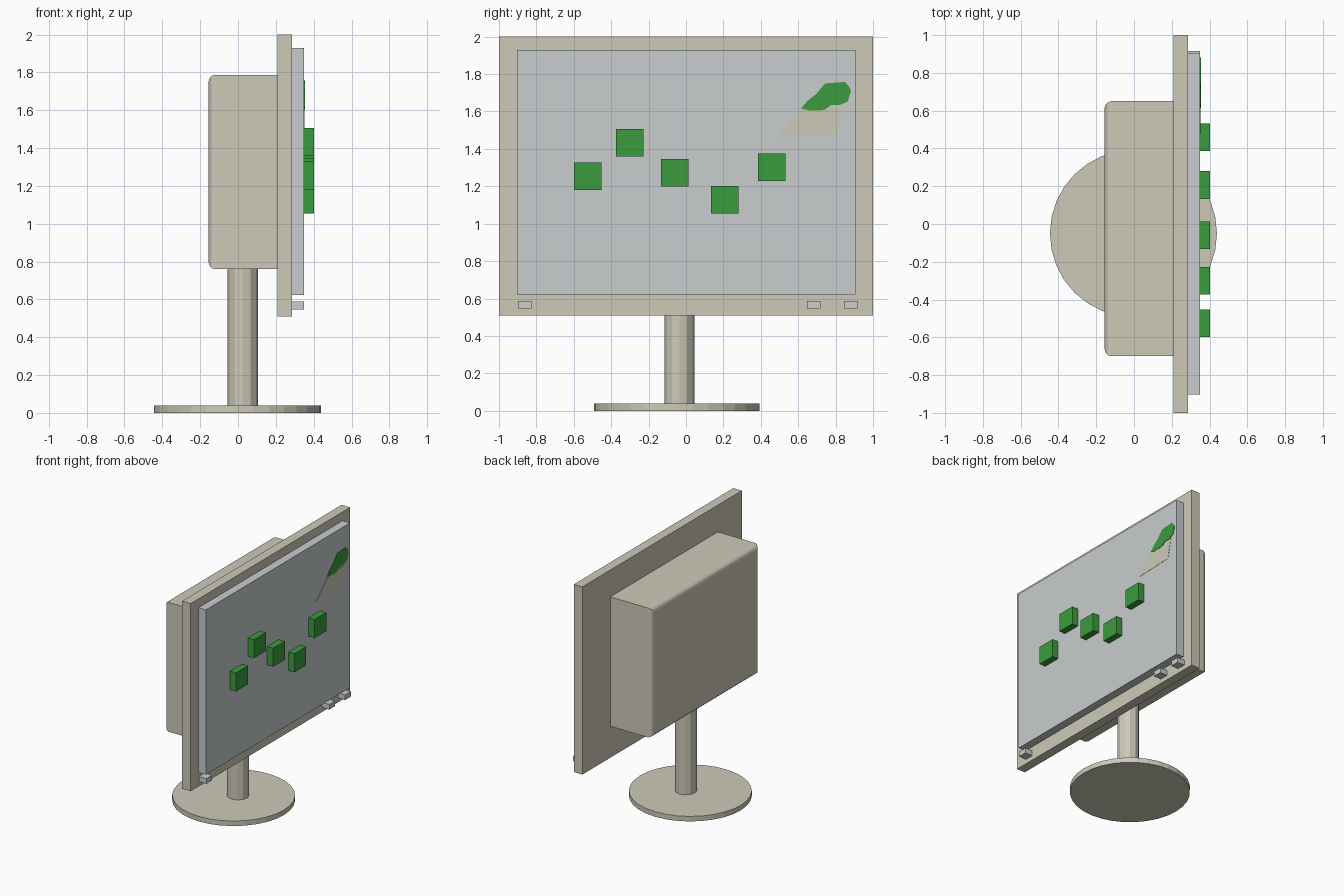
import bpy, bmesh, math

if "Cube" in bpy.data.objects:
    bpy.data.objects.remove(bpy.data.objects["Cube"])


def material(name, rgb):
    m = bpy.data.materials.new(name)
    m.diffuse_color = (*rgb, 1)
    m.use_nodes = True
    m.node_tree.nodes["Principled BSDF"].inputs["Base Color"].default_value = m.diffuse_color
    return m


CREAM = material("cream_plastic", (0.61, 0.59, 0.48))
GREY = material("pale_grey", (0.58, 0.61, 0.61))
GREEN = material("leaf_green", (0.042, 0.33, 0.045))


def finish(bm, name, mat):
    bmesh.ops.recalc_face_normals(bm, faces=bm.faces)
    me = bpy.data.meshes.new(name)
    bm.to_mesh(me)
    bm.free()
    me.materials.append(mat)
    ob = bpy.data.objects.new(name, me)
    bpy.context.collection.objects.link(ob)
    return ob


def box(name, mat, xs, ys, zs, back_bevel=0):
    bm = bmesh.new()
    bmesh.ops.create_cube(bm, size=1)
    for v in bm.verts:
        v.co = [(a + b) / 2 + c * (b - a) for c, (a, b) in zip(v.co, (xs, ys, zs))]
    if back_bevel:
        edges = [e for e in bm.edges if all(v.co.x < xs[0] + 0.001 for v in e.verts)]
        bmesh.ops.bevel(bm, geom=edges, offset=back_bevel, segments=3,
                        profile=0.5, affect='EDGES')
    return finish(bm, name, mat)


def cylinder(name, mat, centre, radius, z0, z1, sides):
    bm = bmesh.new()
    bmesh.ops.create_cone(bm, cap_ends=True, segments=sides, radius1=radius,
                          radius2=radius, depth=z1 - z0)
    bmesh.ops.translate(bm, verts=bm.verts, vec=(*centre, (z0 + z1) / 2))
    return finish(bm, name, mat)


def decal(name, mat, x0, x1, outline):
    # thin plate on the screen, outline given as (y, z)
    bm = bmesh.new()
    face = bm.faces.new([bm.verts.new((x0, y, z)) for y, z in outline])
    ext = bmesh.ops.extrude_face_region(bm, geom=[face])
    for g in ext["geom"]:
        if isinstance(g, bmesh.types.BMVert):
            g.co.x = x1
    return finish(bm, name, mat)


# Stand
cylinder("base_disc", CREAM, (-0.003, -0.05), 0.442, 0, 0.04, 32)
cylinder("stem", CREAM, (0.025, -0.035), 0.08, 0.035, 0.80, 12)

# Monitor body
box("rear_housing", CREAM, (-0.155, 0.215), (-0.70, 0.65), (0.76, 1.787), 0.035)
box("bezel", CREAM, (0.21, 0.285), (-1, 1), (0.51, 2.0))
box("screen", GREY, (0.28, 0.35), (-0.903, 0.905), (0.622, 1.93))

# Bezel buttons
for i, y in enumerate((-0.862, 0.682, 0.88)):
    box(f"button_{i + 1}", GREY, (0.28, 0.35), (y - 0.036, y + 0.036), (0.547, 0.588))

# Raised green squares on the screen
h = 0.0735
for i, (y, z) in enumerate(((-0.526, 1.255), (-0.30, 1.432), (-0.06, 1.272),
                            (0.206, 1.127), (0.459, 1.302))):
    box(f"green_square_{i + 1}", GREEN, (0.345, 0.403), (y - h, y + h), (z - h, z + h))

# Painted patches in the upper corner of the screen
decal("cream_patch", CREAM, 0.348, 0.352,
      [(0.476, 1.465), (0.807, 1.476), (0.84, 1.63), (0.738, 1.61), (0.62, 1.604)])
decal("green_patch", GREEN, 0.348, 0.354,
      [(0.615, 1.615), (0.647, 1.655), (0.695, 1.692), (0.743, 1.750), (0.85, 1.758),
       (0.872, 1.735), (0.882, 1.709), (0.866, 1.655), (0.823, 1.634),
       (0.775, 1.634), (0.738, 1.607), (0.663, 1.605)])
